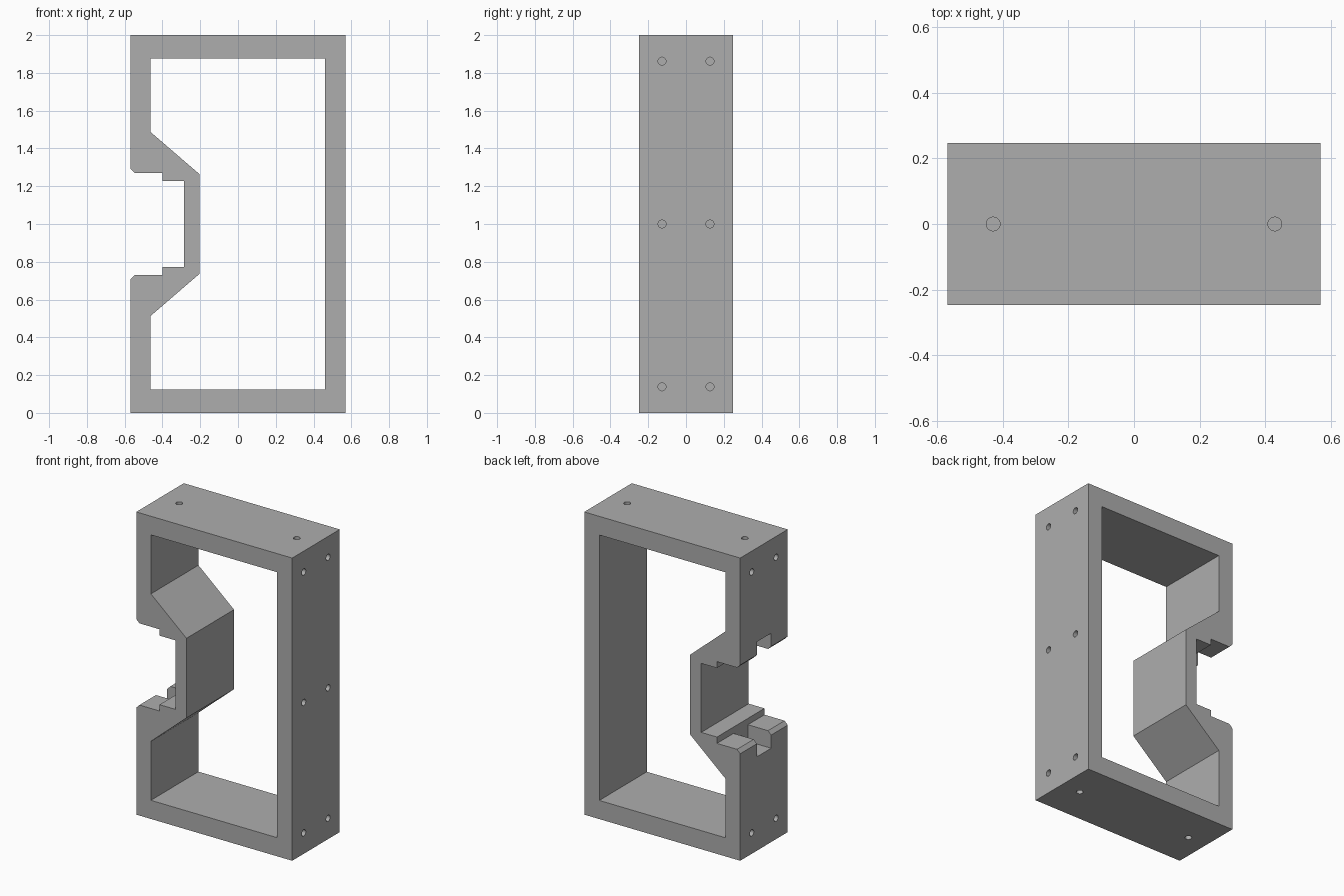
import bpy
import bmesh
from math import pi
from mathutils import Matrix, Vector

if "Cube" in bpy.data.objects:
    bpy.data.objects.remove(bpy.data.objects["Cube"], do_unlink=True)

HALF_X, HALF_Y = 0.57, 0.248
HOLE_R, HOLE_DEPTH = 0.021, 0.07

grey = bpy.data.materials.new("plain grey")
grey.use_nodes = True
colour = (0.42, 0.42, 0.42, 1)
grey.diffuse_color = colour
grey.node_tree.nodes["Principled BSDF"].inputs["Base Color"].default_value = colour


def mirrored(lower):
    """Close a lower-half outline with its reflection about z = 1."""
    return lower + [(x, 2 - z) for x, z in reversed(lower)]


def prism(name, outline, y0, y1):
    """Extrude an x-z outline between two y positions."""
    bm = bmesh.new()
    face = bm.faces.new([bm.verts.new((x, y0, z)) for x, z in outline])
    result = bmesh.ops.extrude_face_region(bm, geom=[face])
    moved = [v for v in result["geom"] if isinstance(v, bmesh.types.BMVert)]
    bmesh.ops.translate(bm, verts=moved, vec=(0, y1 - y0, 0))
    bmesh.ops.recalc_face_normals(bm, faces=bm.faces)
    return finish(name, bm)


def drill(name, point, direction):
    """Cylinder that sinks a blind hole from a surface point."""
    bm = bmesh.new()
    turn = Vector(direction).to_track_quat("Z", "Y").to_matrix().to_4x4()
    bmesh.ops.create_cone(bm, cap_ends=True, segments=24, radius1=HOLE_R,
                          radius2=HOLE_R, depth=2 * HOLE_DEPTH,
                          matrix=Matrix.Translation(point) @ turn)
    return finish(name, bm)


def finish(name, bm):
    mesh = bpy.data.meshes.new(name)
    bm.to_mesh(mesh)
    bm.free()
    mesh.materials.append(grey)
    obj = bpy.data.objects.new(name, mesh)
    bpy.context.collection.objects.link(obj)
    return obj


# Outer body with the stepped, chamfered side opening
frame = prism("frame", mirrored([
    (HALF_X, 0), (-HALF_X, 0), (-HALF_X, 0.707), (-0.547, 0.73),
    (-0.4, 0.73), (-0.4, 0.772), (-0.285, 0.772)]), -HALF_Y, HALF_Y)

# Inner window that follows the opening
cutters = [prism("window_cutter", mirrored([
    (0.46, 0.123), (-0.463, 0.123), (-0.463, 0.513), (-0.203, 0.737)]), -0.4, 0.4)]

# Slots across the middle of both lips, each with a small blind hole
for z, lip in ((0.62, 0.75), (1.38, 1.25)):
    cutters.append(prism("slot_cutter", [
        (-0.7, z), (-0.4, z), (-0.4, lip), (-0.7, lip)], -0.075, 0.075))
for z in (0.665, 1.335):
    cutters.append(drill("slot_hole_cutter", (-0.4, 0, z), (1, 0, 0)))

# Screw holes in the two sides
for y in (-0.127, 0.127):
    for z in (0.138, 1, 1.862):
        cutters.append(drill("side_hole_cutter", (HALF_X, y, z), (1, 0, 0)))
        if z != 1:
            cutters.append(drill("side_hole_cutter", (-HALF_X, y, z), (1, 0, 0)))

# Screw holes in the top and base
for x in (-0.43, 0.43):
    for z in (0, 2):
        cutters.append(drill("end_hole_cutter", (x, 0, z), (0, 0, 1)))

# Cut everything out of the body
bpy.context.view_layer.objects.active = frame
for cutter in cutters:
    cut = frame.modifiers.new("cut", "BOOLEAN")
    cut.operation = "DIFFERENCE"
    cut.solver = "EXACT"
    cut.object = cutter
    bpy.ops.object.modifier_apply(modifier=cut.name)
    bpy.data.objects.remove(cutter, do_unlink=True)

# Smooth hole walls, sharp body edges
bpy.ops.object.select_all(action="DESELECT")
frame.select_set(True)
bpy.ops.object.shade_smooth_by_angle(angle=pi / 9)
